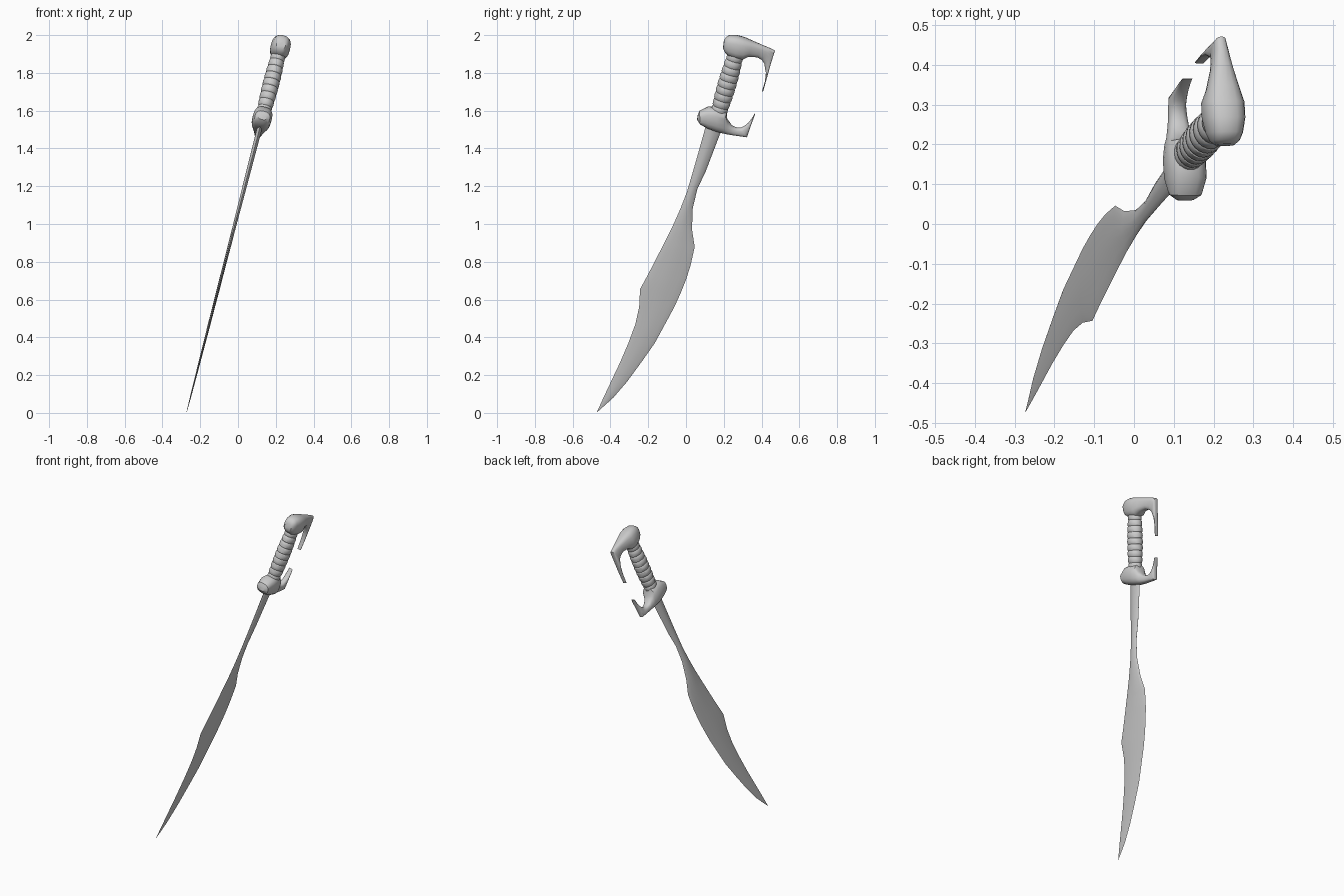
import bpy, bmesh, math
from mathutils import Vector

# The sword lies in one tilted plane: x = SLOPE * z + OFFSET
SLOPE, OFFSET = 0.257, -0.273
NORMAL = Vector((1, 0, -SLOPE)).normalized()


def on_plane(y, z):
    return Vector((SLOPE * z + OFFSET, y, z))


def loft(name, stations, power, segs=20, angle=35):
    """Skin through stations (y1, z1, y2, z2, half_thickness) with superellipse sections."""
    bm = bmesh.new()
    rings = []
    for y1, z1, y2, z2, h in stations:
        a, b = on_plane(y1, z1), on_plane(y2, z2)
        mid, half = (a + b) / 2, (b - a) / 2
        ring = []
        for i in range(segs):
            t = 2 * math.pi * i / segs
            c, s = math.cos(t), math.sin(t)
            c = math.copysign(abs(c) ** (2 / power), c) if abs(c) > 1e-6 else 0
            s = math.copysign(abs(s) ** (2 / power), s) if abs(s) > 1e-6 else 0
            ring.append(bm.verts.new(mid + half * c + NORMAL * h * s))
        rings.append(ring)
    for r, q in zip(rings, rings[1:]):
        for i in range(segs):
            j = (i + 1) % segs
            bm.faces.new((r[i], r[j], q[j], q[i]))
    bm.faces.new(rings[0])
    bm.faces.new(rings[-1])
    bmesh.ops.recalc_face_normals(bm, faces=bm.faces)
    mesh = bpy.data.meshes.new(name)
    bm.to_mesh(mesh)
    bm.free()
    obj = bpy.data.objects.new(name, mesh)
    bpy.context.collection.objects.link(obj)
    bpy.ops.object.select_all(action='DESELECT')
    obj.select_set(True)
    bpy.context.view_layer.objects.active = obj
    bpy.ops.object.shade_smooth_by_angle(angle=math.radians(angle))
    return obj


# Leaf-shaped blade: back edge, cutting edge, half thickness
loft("blade", [
    (.108, 1.53, .189, 1.50, .014),
    (.046, 1.31, .105, 1.28, .012),
    (.005, 1.17, .060, 1.185, .011),
    (-.030, 1.08, .035, 1.08, .010),
    (-.070, .99, .032, .97, .009),
    (-.115, .90, .046, .878, .009),
    (-.164, .804, .024, .78, .008),
    (-.205, .725, .000, .705, .008),
    (-.243, .656, -.028, .635, .008),
    (-.248, .56, -.062, .56, .007),
    (-.268, .47, -.108, .475, .007),
    (-.305, .37, -.165, .37, .006),
    (-.350, .265, -.235, .27, .005),
    (-.395, .17, -.312, .165, .004),
    (-.435, .085, -.385, .080, .003),
    (-.472, .004, -.470, .004, .001)], 1.5, 16)

# Hand guard with hook curving up
loft("guard", [
    (.063, 1.578, .059, 1.553, .022),
    (.072, 1.597, .075, 1.530, .040),
    (.118, 1.620, .112, 1.509, .051),
    (.170, 1.615, .158, 1.492, .051),
    (.214, 1.600, .190, 1.483, .044),
    (.218, 1.556, .215, 1.477, .034),
    (.243, 1.521, .250, 1.471, .026),
    (.265, 1.511, .290, 1.465, .023),
    (.288, 1.509, .323, 1.460, .021),
    (.310, 1.519, .333, 1.490, .019),
    (.330, 1.535, .343, 1.520, .017),
    (.350, 1.560, .355, 1.552, .015),
    (.364, 1.584, .366, 1.583, .013)], 2.6)

# Pommel with hook curving down
loft("pommel", [
    (.196, 1.930, .201, 1.970, .024),
    (.206, 1.910, .212, 1.988, .036),
    (.225, 1.892, .232, 1.999, .044),
    (.262, 1.878, .270, 1.998, .052),
    (.300, 1.873, .310, 1.987, .052),
    (.328, 1.887, .350, 1.970, .041),
    (.376, 1.884, .405, 1.947, .027),
    (.400, 1.870, .440, 1.933, .021),
    (.414, 1.850, .471, 1.918, .017),
    (.423, 1.800, .448, 1.845, .016),
    (.418, 1.755, .430, 1.780, .014),
    (.403, 1.704, .409, 1.704, .012)], 2.6)

# Wrapped grip: swelling core with a narrow groove between bands
grip, bands = [], 9
bottom, top = Vector((.172, 1.585)), Vector((.264, 1.900))
side = Vector((.31, -.09)).normalized()
for k in range(bands):
    for f, scale in ((0, .93), (.12, 1.0), (.5, 1.03), (.88, 1.0), (.999, .93)):
        t = (k + f) / bands
        r = scale * (.041 + .008 * math.sin(math.pi * t))
        c = bottom.lerp(top, t)
        p, q = c - side * r, c + side * r
        grip.append((p.x, p.y, q.x, q.y, r * .88))
loft("grip", grip, 2.0, 24, 30)
